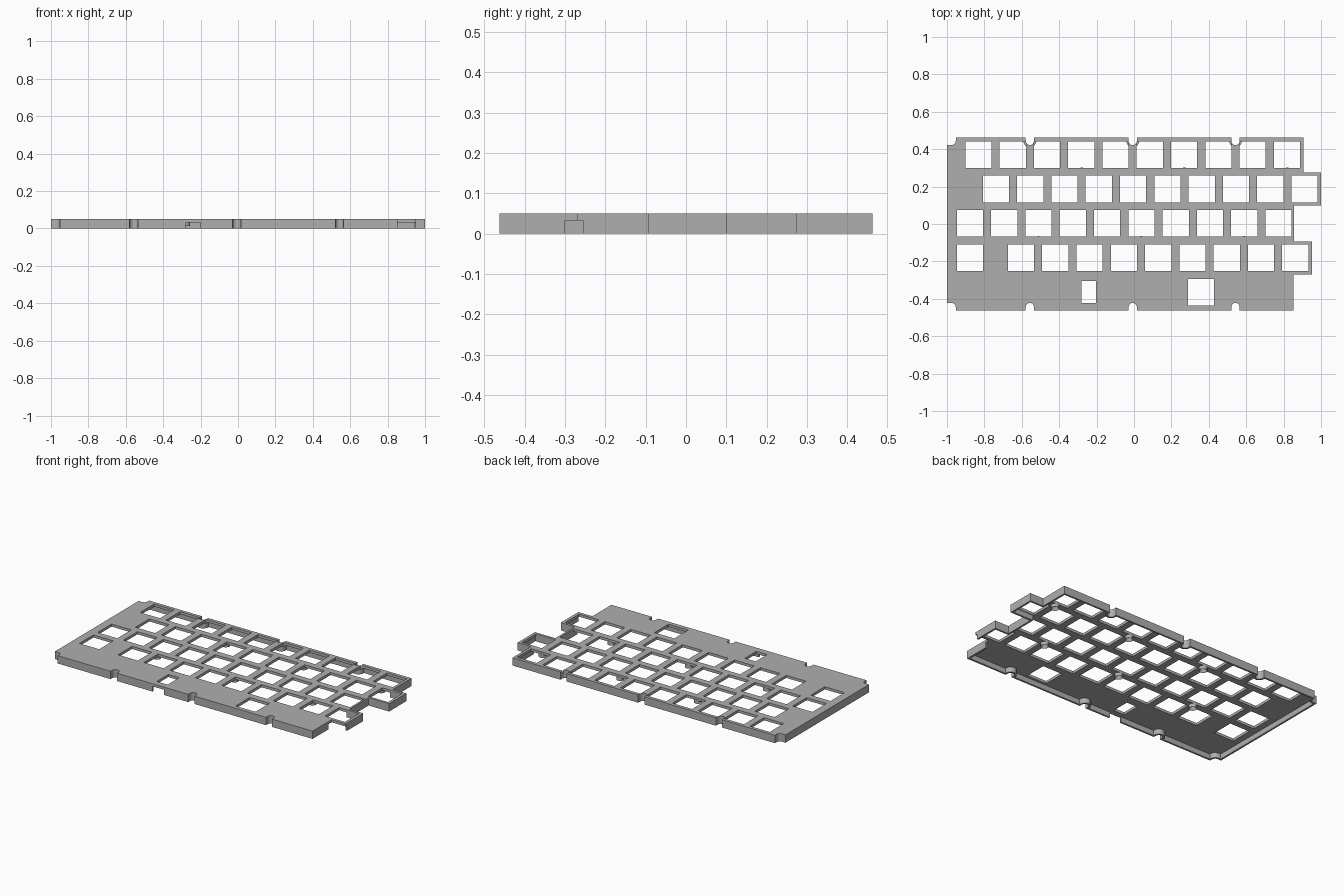
import bpy, bmesh, math
from mathutils import Vector

cube = bpy.data.objects.get("Cube")
if cube:
    bpy.data.objects.remove(cube, do_unlink=True)

TOP, UNDER, WALL, PITCH = 0.05, 0.033, 0.012, 0.1833

grey = bpy.data.materials.new("plain grey")
grey.use_nodes = True
grey.diffuse_color = (0.43, 0.43, 0.43, 1)
grey.node_tree.nodes["Principled BSDF"].inputs["Base Color"].default_value = (0.43, 0.43, 0.43, 1)


def finish(bm, name):
    bmesh.ops.recalc_face_normals(bm, faces=bm.faces)
    mesh = bpy.data.meshes.new(name)
    bm.to_mesh(mesh)
    bm.free()
    mesh.materials.append(grey)
    obj = bpy.data.objects.new(name, mesh)
    bpy.context.collection.objects.link(obj)
    return obj


def add_prism(bm, pts, z0, z1):
    face = bm.faces.new([bm.verts.new((x, y, z0)) for x, y in pts])
    new = bmesh.ops.extrude_face_region(bm, geom=[face])["geom"]
    verts = [g for g in new if isinstance(g, bmesh.types.BMVert)]
    bmesh.ops.translate(bm, verts=verts, vec=(0, 0, z1 - z0))


def prism(name, pts, z0, z1):
    bm = bmesh.new()
    add_prism(bm, pts, z0, z1)
    return finish(bm, name)


def rect(x0, x1, y0, y1):
    return [(x0, y0), (x1, y0), (x1, y1), (x0, y1)]


def arc(cx, cy, r, a0, a1, n):
    angles = [math.radians(a0 + (a1 - a0) * i / n) for i in range(n + 1)]
    return [(cx + r * math.cos(a), cy + r * math.sin(a)) for a in angles]


def inset(pts, d):
    """Mitred inward offset of a counter-clockwise outline."""
    out = []
    for i, p in enumerate(pts):
        p = Vector(p)
        a = (p - Vector(pts[i - 1])).normalized()
        b = (Vector(pts[(i + 1) % len(pts)]) - p).normalized()
        na, nb = Vector((-a.y, a.x)), Vector((-b.y, b.x))
        out.append(tuple(p + (na + nb) * d / (1 + na.dot(nb))))
    return out


def cut(obj, cutter):
    cutter.hide_render = True
    mod = obj.modifiers.new("cut", "BOOLEAN")
    mod.operation, mod.solver, mod.object = "DIFFERENCE", "EXACT", cutter
    bpy.context.view_layer.objects.active = obj
    bpy.ops.object.modifier_apply(modifier=mod.name)
    bpy.data.objects.remove(cutter, do_unlink=True)


# Outline: stepped right side, screw notches along front and back
EDGE, R = 0.462, 0.022
back = [(-1, EDGE - 0.04)] + arc(-0.975, EDGE - 0.018, R, -90, 0, 5) + [(-0.953, EDGE)]
for x in (-0.557, -0.007, 0.543):
    back += [(x - R, EDGE)] + arc(x, EDGE - 0.018, R, 180, 360, 10) + [(x + R, EDGE)]
front = [(x, -y) for x, y in back]
steps = [(0.852, -0.27), (0.952, -0.27), (0.952, -0.093), (0.855, -0.093),
         (0.855, 0.1), (1, 0.1), (1, 0.275), (0.905, 0.275)]
outline = front + [(0.852, -EDGE)] + steps + [(0.905, EDGE)] + back[::-1]

case = prism("keyboard_plate", outline, 0, TOP)

# Hollow underside, leaving a thin skirt
cut(case, prism("cavity_cutter", inset(outline, WALL), -0.02, UNDER))

# Key openings: start x, y, count
bm = bmesh.new()
rows = [(-0.832, 0.37, 10), (-0.738, 0.187, 10), (-0.877, 0.003, 10),
        (-0.604, -0.18, 9), (-0.877, -0.18, 1), (0.358, -0.364, 1)]
for x, y, count in rows:
    for i in range(count):
        c = x + i * PITCH
        add_prism(bm, rect(c - 0.07, c + 0.07, y - 0.071, y + 0.071), UNDER - 0.002, TOP + 0.02)
# Small front window
add_prism(bm, rect(-0.28, -0.203, -0.422, -0.305), UNDER - 0.002, TOP + 0.02)
cut(case, finish(bm, "opening_cutter"))

# Gaps in the skirt at the front and at the lower right step
bm = bmesh.new()
add_prism(bm, rect(-0.282, -0.2, -0.5, -0.44), -0.02, UNDER)
add_prism(bm, rect(0.82, 1.0, -0.3, -0.255), -0.02, UNDER)
cut(case, finish(bm, "skirt_gap_cutter"))


# Hollow screw posts under the plate
def post(name, x, y):
    bm = bmesh.new()
    add_prism(bm, arc(x, y, 0.024, 0, 345, 23), 0.012, UNDER + 0.004)
    base = min(bm.faces, key=lambda f: f.calc_center_median().z)
    bmesh.ops.recalc_face_normals(bm, faces=bm.faces)
    bmesh.ops.inset_region(bm, faces=[base], thickness=0.012)
    bmesh.ops.translate(bm, verts=base.verts, vec=(0, 0, 0.02))
    return finish(bm, name)


posts = []
for i in range(3):
    posts.append(post("back_post_%d" % (i + 1), 0.82 - 3 * PITCH * i, 0.278))
    posts.append(post("front_post_%d" % (i + 1), 0.589 - 3 * PITCH * i, -0.089))

# Smooth rounded parts, keep corners crisp
bpy.ops.object.select_all(action="DESELECT")
for obj in posts + [case]:
    obj.select_set(True)
bpy.context.view_layer.objects.active = case
bpy.ops.object.shade_smooth_by_angle(angle=math.radians(30))
